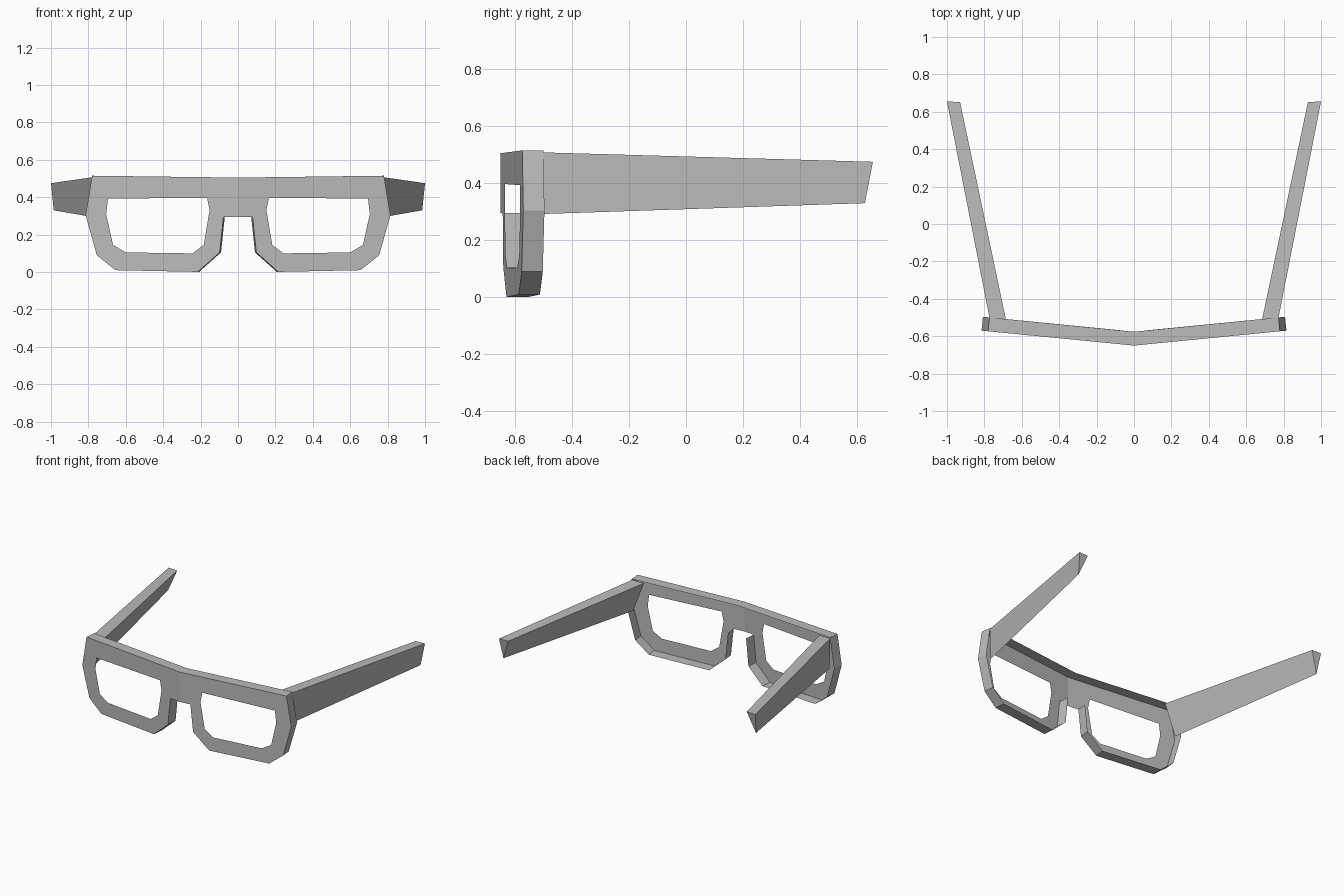
import bpy, bmesh
from mathutils import Vector

cube = bpy.data.objects.get("Cube")
if cube:
    bpy.data.objects.remove(cube, do_unlink=True)

grey = bpy.data.materials.new("frame_grey")
grey.use_nodes = True
COLOR = (0.5, 0.5, 0.5, 1)
grey.diffuse_color = COLOR
grey.node_tree.nodes["Principled BSDF"].inputs["Base Color"].default_value = COLOR

SLOPE = 0.098    # how far the front sweeps back per unit of width
DEPTH = 0.074    # depth of the rim


def add_object(name, bm):
    """Turn a half model into an object mirrored across x = 0."""
    bmesh.ops.recalc_face_normals(bm, faces=bm.faces)
    mesh = bpy.data.meshes.new(name)
    bm.to_mesh(mesh)
    bm.free()
    mesh.materials.append(grey)
    obj = bpy.data.objects.new(name, mesh)
    bpy.context.collection.objects.link(obj)
    mirror = obj.modifiers.new("mirror", 'MIRROR')
    mirror.merge_threshold = 0.0005
    return obj


def front_point(x, z):
    return Vector((x, -0.65 + SLOPE * x, z))


def add_loop(bm, points):
    verts = [bm.verts.new(front_point(x, z)) for x, z in points]
    edges = [bm.edges.new((a, b)) for a, b in zip(verts, verts[1:] + verts[:1])]
    return verts, edges


# Front frame: a swept-back plate with a lens opening and a rim behind it
outline = [(0, 0.295), (0, 0.505), (0.78, 0.515), (0.815, 0.305), (0.755, 0.09),
           (0.655, 0.01), (0.215, 0.001), (0.098, 0.105), (0.078, 0.295)]
lens_opening = [(0.165, 0.397), (0.695, 0.393), (0.705, 0.31), (0.668, 0.145),
                (0.6, 0.105), (0.243, 0.1), (0.183, 0.145), (0.152, 0.33)]
bm = bmesh.new()
outer, outer_edges = add_loop(bm, outline)
inner, inner_edges = add_loop(bm, lens_opening)
bmesh.ops.triangle_fill(bm, edges=outer_edges + inner_edges, use_beauty=True,
                        normal=(SLOPE, -1, 0))

# Rim walls run from the top centre round to the nose; the bridge stays open below
back = []
for v in outer[1:]:
    offset = Vector((-SLOPE * DEPTH if v.co.x > 0 else 0, DEPTH, 0))
    back.append(bm.verts.new(v.co + offset))
rim = outer[1:]
for i in range(len(rim) - 1):
    bm.faces.new((rim[i], rim[i + 1], back[i + 1], back[i]))
add_object("front_frame", bm)

# Temples: tapering three-sided arms, broad on top and narrowing to the lower edge
hinge = [(0.685, -0.51, 0.505), (0.772, -0.505, 0.508), (0.765, -0.505, 0.292)]
tip = [(0.93, 0.652, 0.475), (1.0, 0.655, 0.475), (0.985, 0.627, 0.33)]
bm = bmesh.new()
start = [bm.verts.new(p) for p in hinge]
end = [bm.verts.new(p) for p in tip]
bm.faces.new(start)
bm.faces.new(end)
for i in range(3):
    j = (i + 1) % 3
    bm.faces.new((start[i], start[j], end[j], end[i]))
add_object("temples", bm)
